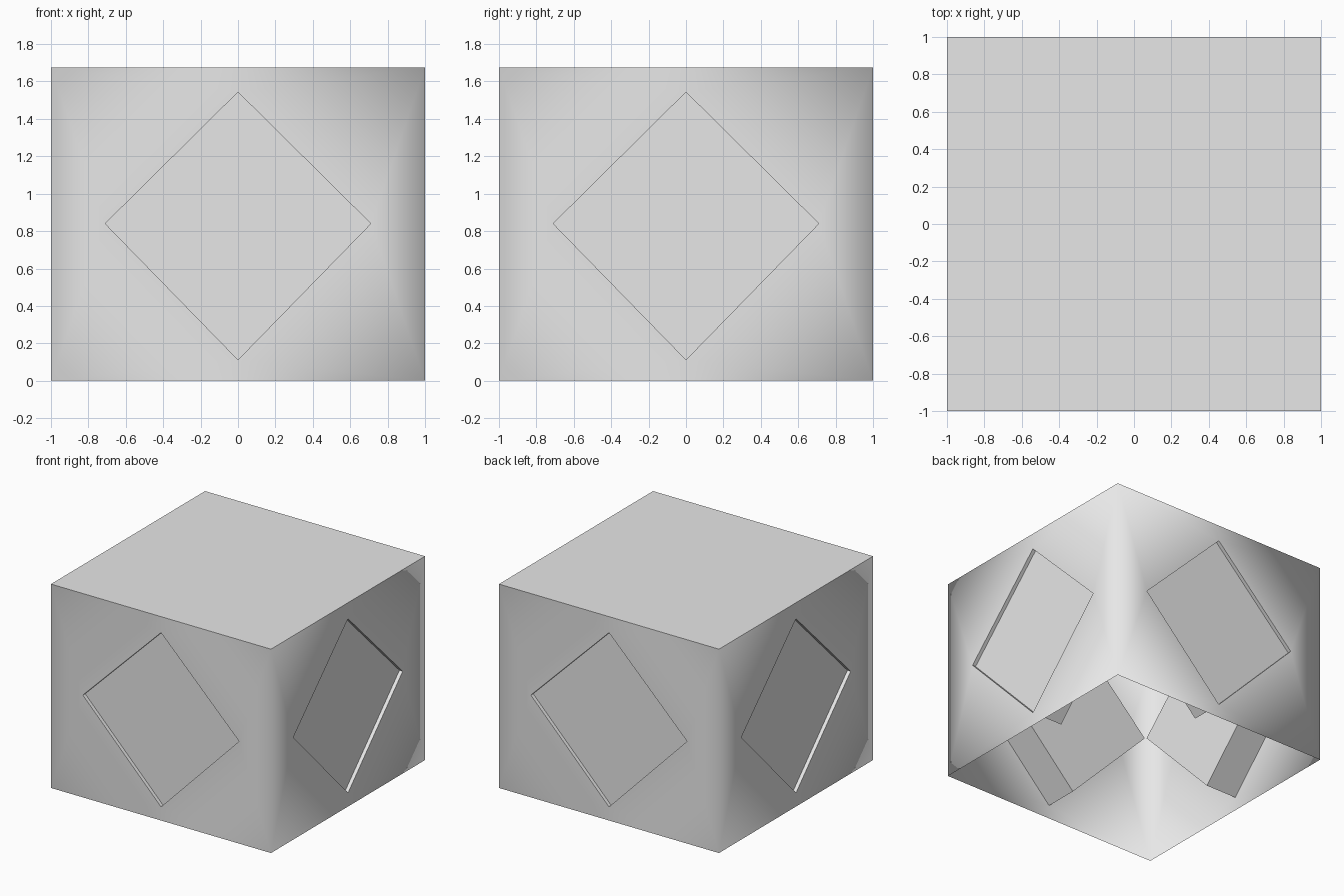
import bpy
import bmesh
import math
from mathutils import Matrix, Vector

if "Cube" in bpy.data.objects:
    bpy.data.objects.remove(bpy.data.objects["Cube"])

HEIGHT = 1.675
RECESS = 0.03   # outer panel sits this far behind the wall
DEPTH = 0.28    # box reaches this far inside the shell

grey = bpy.data.materials.new("plain grey")
grey.diffuse_color = (0.8, 0.8, 0.8, 1)
grey.use_nodes = True
grey.node_tree.nodes["Principled BSDF"].inputs["Base Color"].default_value = grey.diffuse_color

corners = [(-1, 0), (1, 0), (1, HEIGHT), (-1, HEIGHT)]
diamond = [(0, 0.112), (0.71, 0.84), (0, 1.543), (-0.71, 0.84)]


def finish(bm, name, smooth=False):
    mesh = bpy.data.meshes.new(name)
    bmesh.ops.remove_doubles(bm, verts=bm.verts, dist=0.0005)
    for f in bm.faces:
        f.smooth = smooth
    bm.to_mesh(mesh)
    bm.free()
    mesh.materials.append(grey)
    obj = bpy.data.objects.new(name, mesh)
    bpy.context.collection.objects.link(obj)
    return obj


def ring(bm, points, depth, turn):
    return [bm.verts.new(turn @ Vector((u, -1 + depth, z))) for u, z in points]


turns = [Matrix.Rotation(math.radians(90 * k), 3, 'Z') for k in range(4)]

# four walls with diamond openings, shaded smoothly around the corners
bm = bmesh.new()
for turn in turns:
    c = ring(bm, corners, 0, turn)
    d = ring(bm, diamond, 0, turn)
    for i in range(4):
        j = (i + 1) % 4
        bm.faces.new((c[i], c[j], d[i]))
        bm.faces.new((c[j], d[j], d[i]))
finish(bm, "walls", smooth=True)

# flat closed top; the bottom stays open
bm = bmesh.new()
bm.faces.new([bm.verts.new((x, y, HEIGHT))
              for x, y in ((-1, -1), (1, -1), (1, 1), (-1, 1))])
finish(bm, "top")

# diamond boxes set slightly back in each opening
for side, turn in zip(("front", "right", "back", "left"), turns):
    bm = bmesh.new()
    lip = ring(bm, diamond, 0, turn)
    panel = ring(bm, diamond, RECESS, turn)
    back = ring(bm, diamond, DEPTH, turn)
    bm.faces.new(panel)
    bm.faces.new(back[::-1])
    for i in range(4):
        j = (i + 1) % 4
        bm.faces.new((lip[i], lip[j], panel[j], panel[i]))
        bm.faces.new((panel[j], panel[i], back[i], back[j]))
    finish(bm, side + "_diamond_box")
